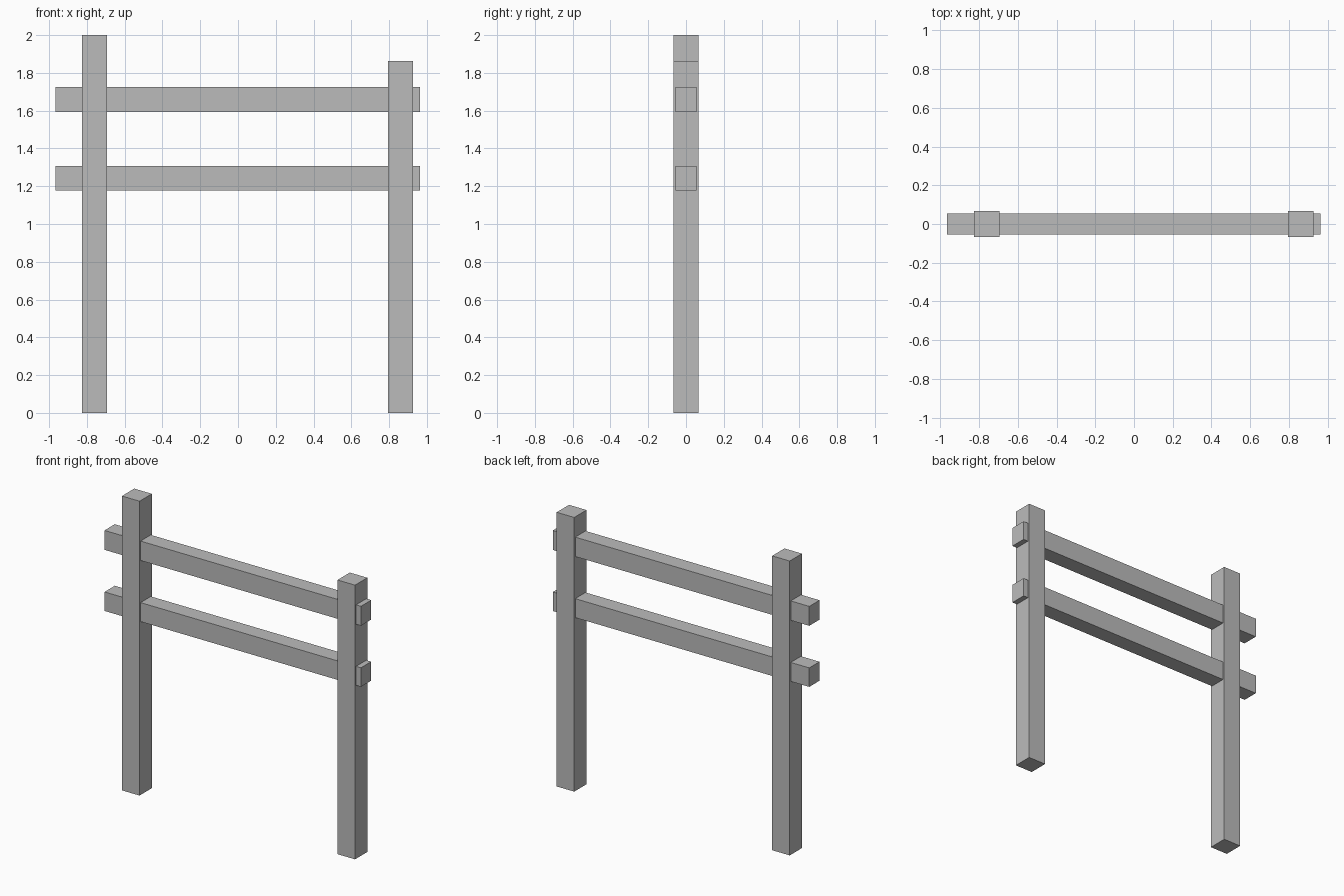
import bpy

cube = bpy.data.objects.get("Cube")
if cube:
    bpy.data.objects.remove(cube, do_unlink=True)

# Single plain grey
grey = bpy.data.materials.new("plain_grey")
grey.use_nodes = True
colour = (0.5, 0.5, 0.5, 1)
grey.diffuse_color = colour
grey.node_tree.nodes["Principled BSDF"].inputs["Base Color"].default_value = colour


def beam(name, x, y, z):
    """Box spanning the given (low, high) range on each axis."""
    spans = (x, y, z)
    bpy.ops.mesh.primitive_cube_add(size=1, location=[(a + b) / 2 for a, b in spans])
    obj = bpy.context.object
    obj.name = name
    obj.scale = [b - a for a, b in spans]
    bpy.ops.object.transform_apply(location=False, rotation=False, scale=True)
    obj.data.materials.append(grey)


POST = 0.066   # half width of a post
RAIL = 0.055   # half depth of a rail

# Upright posts, the right one taller
for name, x, top in (("right_post", -0.76, 2.0), ("left_post", 0.86, 1.863)):
    beam(name, (x - POST, x + POST), (-POST, POST), (0, top))

# Rails passing through both posts
for name, bottom, top in (("upper_rail", 1.593, 1.725), ("lower_rail", 1.178, 1.307)):
    beam(name, (-0.965, 0.963), (-RAIL, RAIL), (bottom, top))
